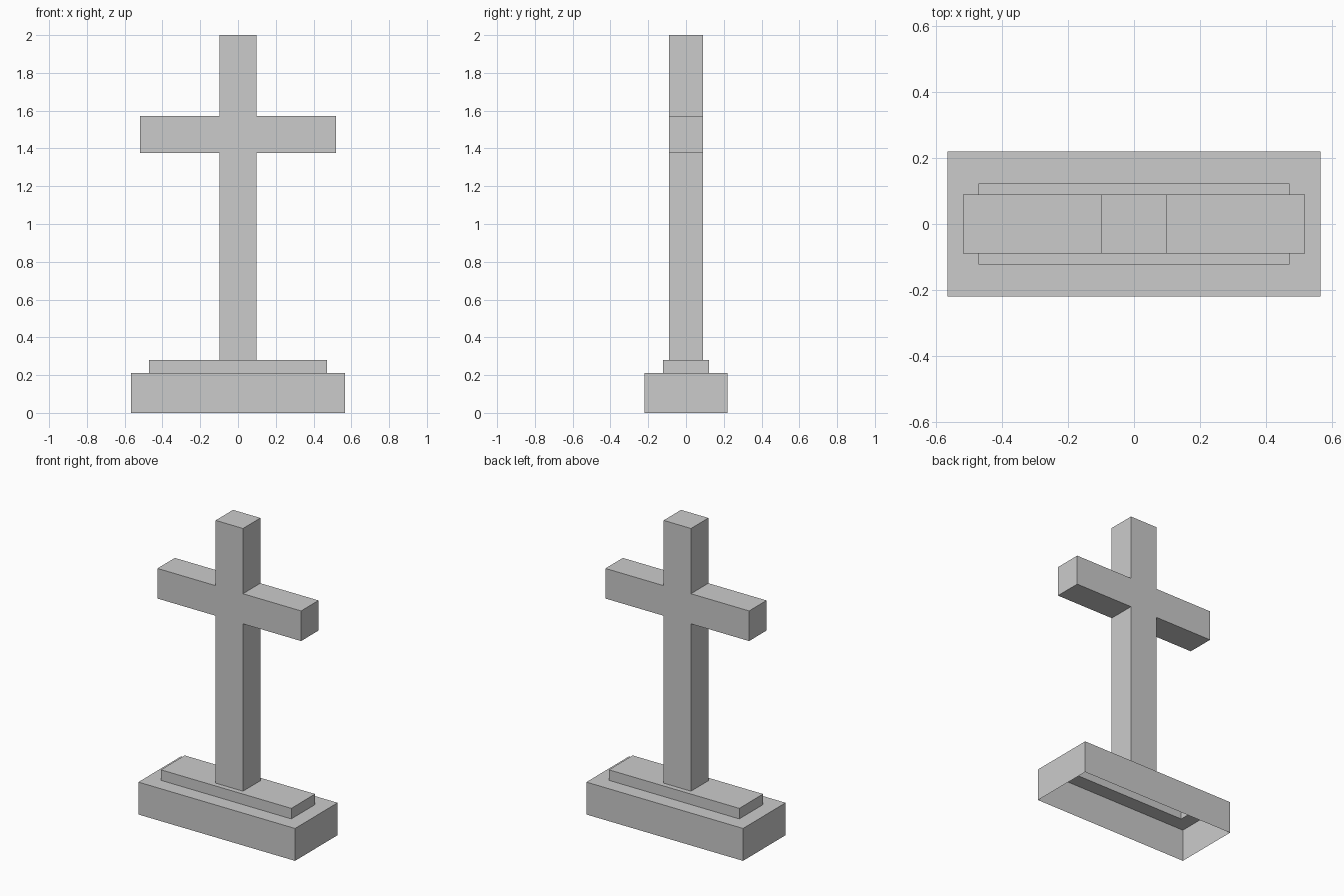
import bpy

if "Cube" in bpy.data.objects:
    bpy.data.objects.remove(bpy.data.objects["Cube"])


def make_object(name, verts, faces):
    mesh = bpy.data.meshes.new(name)
    mesh.from_pydata(verts, [], faces)
    mesh.update()
    obj = bpy.data.objects.new(name, mesh)
    bpy.context.collection.objects.link(obj)
    return obj


def rect(hx, hy, z):
    return [(-hx, -hy, z), (hx, -hy, z), (hx, hy, z), (-hx, hy, z)]


def hollow_tier(name, outer, inner, z0, z1):
    """Open-bottomed tier: outer walls plus a top ledge around the next part."""
    loops = [rect(*outer, z0), rect(*outer, z1), rect(*inner, z1)]
    verts = [v for loop in loops for v in loop]
    faces = [(4 * k + i, 4 * k + (i + 1) % 4, 4 * k + 4 + (i + 1) % 4, 4 * k + 4 + i)
             for k in range(2) for i in range(4)]
    return make_object(name, verts, faces)


BASE, STEP, POST = (0.567, 0.22), (0.472, 0.123), (0.099, 0.09)
Z_BASE, Z_STEP = 0.212, 0.281

# Two-tier plinth, hollow underneath
hollow_tier("base", BASE, STEP, 0.0, Z_BASE)
hollow_tier("step", STEP, POST, Z_BASE, Z_STEP)

# Cross: mirrored outline extruded front to back, open where it meets the step
px, py = POST
right = [(px, Z_STEP), (px, 1.376), (0.52, 1.376), (0.52, 1.573), (px, 1.573), (px, 2.0)]
outline = right + [(-x, z) for x, z in reversed(right)]
n = len(outline)
verts = [(x, y, z) for y in (-py, py) for x, z in outline]
faces = [tuple(range(n)), tuple(reversed(range(n, 2 * n)))]
faces += [(i, i + n, i + n + 1, i + 1) for i in range(n - 1)]
make_object("cross", verts, faces)
